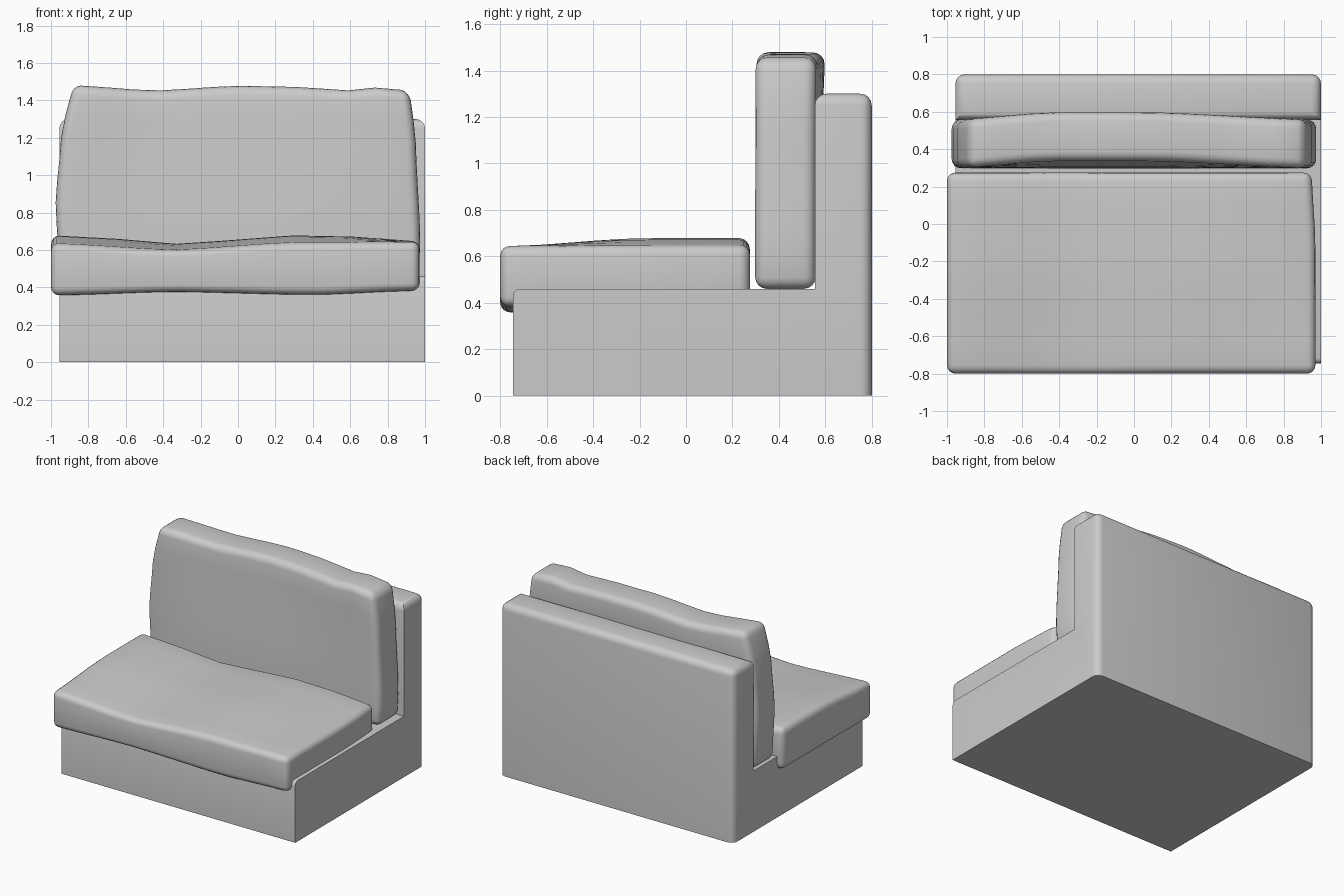
import bpy, bmesh, math
from mathutils import Vector

if "Cube" in bpy.data.objects:
    bpy.data.objects.remove(bpy.data.objects["Cube"])


def finish(bm, name, angle):
    bmesh.ops.recalc_face_normals(bm, faces=bm.faces)
    mesh = bpy.data.meshes.new(name)
    bm.to_mesh(mesh)
    bm.free()
    ob = bpy.data.objects.new(name, mesh)
    bpy.context.collection.objects.link(ob)
    bpy.ops.object.select_all(action='DESELECT')
    ob.select_set(True)
    bpy.context.view_layer.objects.active = ob
    bpy.ops.object.shade_smooth_by_angle(angle=math.radians(angle))
    return ob


def curve(pts, v):
    """Eased interpolation through (position, value) pairs."""
    if v <= pts[0][0]:
        return pts[0][1]
    for (a, fa), (b, fb) in zip(pts, pts[1:]):
        if v <= b:
            t = (v - a) / (b - a)
            t = 0.5 * t + 0.5 * t * t * (3 - 2 * t)
            return fa + (fb - fa) * t
    return pts[-1][1]


def cushion(name, lo, hi, radius, cuts, warp):
    """Rounded box, sliced into a grid and then reshaped by warp(co)."""
    lo, hi = Vector(lo), Vector(hi)
    bm = bmesh.new()
    bmesh.ops.create_cube(bm, size=1)
    for v in bm.verts:
        v.co = [(lo[i] + hi[i]) / 2 + v.co[i] * (hi[i] - lo[i]) for i in range(3)]
    bmesh.ops.bevel(bm, geom=bm.edges[:], offset=radius, segments=4,
                    profile=0.5, affect='EDGES')
    for axis, n in enumerate(cuts):
        normal = Vector([float(i == axis) for i in range(3)])
        start, end = lo[axis] + radius, hi[axis] - radius
        for k in range(1, n):
            co = normal * (start + (end - start) * k / n)
            bmesh.ops.bisect_plane(bm, geom=bm.verts[:] + bm.edges[:] + bm.faces[:],
                                   plane_co=co, plane_no=normal)
    for v in bm.verts:
        v.co = warp(v.co.copy())
    return finish(bm, name, 50)


# L-shaped frame: side profile extruded across, soft edges on top and back
profile = [(-0.745, 0), (0.8, 0), (0.8, 1.3), (0.555, 1.3), (0.555, 0.46), (-0.745, 0.46)]
bm = bmesh.new()
face = bm.faces.new([bm.verts.new((-0.955, y, z)) for y, z in profile])
ext = bmesh.ops.extrude_face_region(bm, geom=[face])
for v in ext['geom']:
    if isinstance(v, bmesh.types.BMVert):
        v.co.x = 1.0


def bevelled(e, back):
    a, b = e.verts[0].co, e.verts[1].co
    if back:
        return (a.y > 0.5 and b.y > 0.5 and max(a.z, b.z) > 1
                and not (abs(a.y - 0.555) < .01 and abs(a.z - b.z) > .1))
    return min(a.z, b.z) > 0.4 and max(a.z, b.z) < 0.5 and min(a.y, b.y) < 0


bmesh.ops.bevel(bm, geom=[e for e in bm.edges if bevelled(e, True)], offset=0.05,
                segments=4, profile=0.5, affect='EDGES')
bmesh.ops.bevel(bm, geom=[e for e in bm.edges if bevelled(e, False)
                          and e.verts[0].co.y + e.verts[1].co.y < -1.4], offset=0.03,
                segments=3, profile=0.5, affect='EDGES')
finish(bm, "frame", 35)

# Seat cushion: wavy top, rising toward the rear
seat_front = [(-1, .635), (-.35, .60), (.3, .64), (.95, .645)]
seat_rear = [(-.97, .677), (-.65, .66), (-.33, .633), (0, .655), (.28, .678), (.6, .672), (.95, .648)]
seat_bottom = [(-.95, .358), (-.35, .377), (.4, .36), (.93, .382)]


def seat_warp(p):
    t = (p.z - 0.36) / 0.29
    k = curve([(-.8, 0), (-.2, 1)], p.y)
    top = curve(seat_front, p.x) * (1 - k) + curve(seat_rear, p.x) * k
    low = curve(seat_bottom, p.x)
    p.z = low + t * (top - low)
    if p.x > 0.8:
        p.x -= curve([(-.1, 0), (.27, .02)], p.y)
    return p


cushion("seat_cushion", (-1, -.8, .36), (.97, .275, .65), .045, (12, 8, 1), seat_warp)

# Back cushion: narrows upward, bows rearward at the top, wavy upper edge
back_top = [(-.87, 1.48), (-.45, 1.452), (0, 1.478), (.3, 1.472), (.62, 1.452), (.8, 1.477), (.92, 1.445)]
back_left = [(.46, -.955), (.85, -.975), (1.2, -.945), (1.46, -.885)]
back_right = [(.46, .965), (.65, .975), (1.2, .95), (1.46, .92)]


def back_warp(p):
    t = (p.z - 0.46) / 1.0
    u = (p.x + 1) / 2
    left, right = curve(back_left, p.z), curve(back_right, p.z)
    p.x = left + u * (right - left)
    p.z = 0.46 + t * (curve(back_top, p.x) - 0.46)
    p.y += curve([(-.95, 0), (-.45, .04), (.1, .04), (.95, 0)], p.x) * curve([(.2, 0), (1, 1)], t)
    return p


cushion("back_cushion", (-1, .298, .46), (1, .558, 1.46), .05, (12, 1, 8), back_warp)
